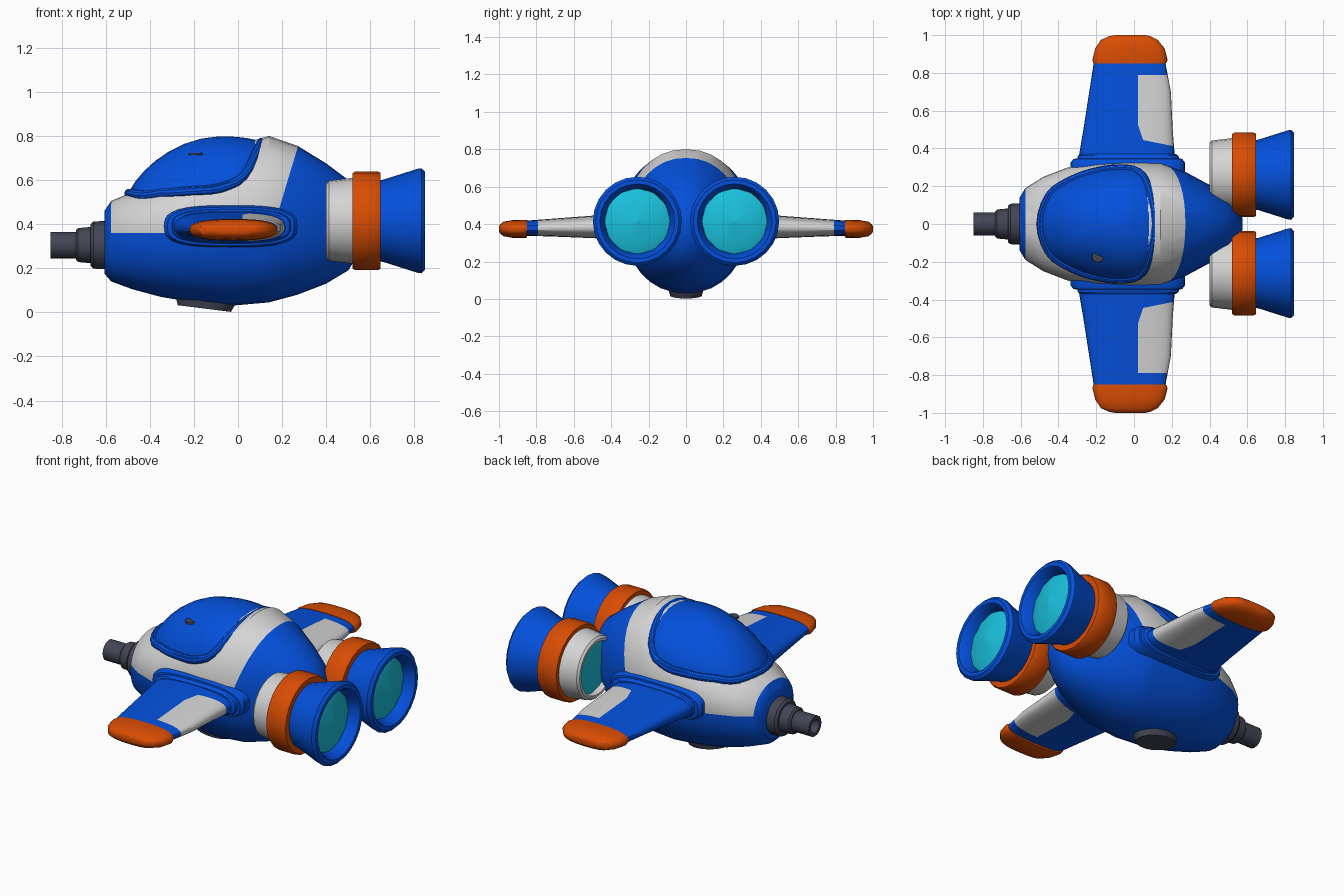
import bpy, bmesh, math
from mathutils import Vector
from mathutils.bvhtree import BVHTree

if "Cube" in bpy.data.objects:
    bpy.data.objects.remove(bpy.data.objects["Cube"])


def material(name, rgb):
    m = bpy.data.materials.new(name)
    m.use_nodes = True
    m.diffuse_color = (*rgb, 1)
    m.node_tree.nodes["Principled BSDF"].inputs["Base Color"].default_value = (*rgb, 1)
    return m


BLUE = material("blue paint", (0.001, 0.08, 0.71))
WHITE = material("light grey paint", (0.66, 0.66, 0.67))
ORANGE = material("orange paint", (0.69, 0.073, 0.001))
DARK = material("dark metal", (0.055, 0.06, 0.09))
CYAN = material("cyan glow", (0.01, 0.54, 0.73))
parts = []


def finish(name, bm, mats, mirror=False):
    bmesh.ops.recalc_face_normals(bm, faces=bm.faces)
    me = bpy.data.meshes.new(name)
    bm.to_mesh(me)
    ob = bpy.data.objects.new(name, me)
    bpy.context.collection.objects.link(ob)
    for m in mats:
        me.materials.append(m)
    if mirror:
        mod = ob.modifiers.new("mirror", 'MIRROR')
        mod.use_axis = (False, True, False)
    parts.append(ob)
    return ob


def loft(rings, caps=True, closed=False):
    """Skin a list of equal-length point rings."""
    bm = bmesh.new()
    vs = [[bm.verts.new(p) for p in r] for r in rings]
    n = len(vs[0])
    pairs = list(zip(vs, vs[1:]))
    if closed:
        pairs.append((vs[-1], vs[0]))
    for a, b in pairs:
        for i in range(n):
            j = (i + 1) % n
            bm.faces.new((a[i], a[j], b[j], b[i]))
    if caps and not closed:
        bm.faces.new(vs[0])
        bm.faces.new(vs[-1])
    return bm


def cut(bm, co, no):
    geom = bm.verts[:] + bm.edges[:] + bm.faces[:]
    bmesh.ops.bisect_plane(bm, geom=geom, dist=1e-5, plane_co=co, plane_no=no)


def angles(n):
    return [2 * math.pi * i / n for i in range(n)]


def spow(v, power):
    return math.copysign(abs(v) ** (2 / power), v)


def lathe(name, profile, y, z, mat, n=24, mirror=False, caps=False, closed=False):
    """Turn an (x, radius) profile round an axis along x."""
    rings = [[(x, y + r * math.cos(a), z + r * math.sin(a)) for a in angles(n)]
             for x, r in profile]
    return finish(name, loft(rings, caps, closed), [mat], mirror)


def slab(y, x0, x1, z0, z1, power=2.6, n=32):
    """Rounded section of a wing at span position y."""
    return [((x0 + x1) / 2 + (x1 - x0) / 2 * spow(math.cos(a), power), y,
             (z0 + z1) / 2 + (z1 - z0) / 2 * spow(math.sin(a), power)) for a in angles(n)]


# Hull stations: x, half width, centre z, top z, bottom z
HULL = [(-.605, .14, .31, .46, .175), (-.575, .19, .33, .505, .14),
        (-.48, .25, .37, .545, .105), (-.35, .30, .39, .605, .07),
        (-.2, .325, .40, .675, .045), (-.03, .33, .41, .75, .03),
        (.14, .325, .41, .8, .045), (.27, .277, .41, .755, .08),
        (.4, .207, .40, .675, .13), (.5, .14, .395, .60, .19),
        (.555, .075, .39, .50, .28), (.575, .03, .39, .43, .35)]
ROUND = 2.15


def hull_top(x, y):
    for a, b in zip(HULL, HULL[1:]):
        if a[0] <= x <= b[0]:
            t = (x - a[0]) / (b[0] - a[0])
            w, c, top = [a[k] + (b[k] - a[k]) * t for k in (1, 2, 3)]
            return c + (top - c) * (1 - abs(y / w) ** ROUND) ** (1 / ROUND)


rings = [[(x, w * spow(math.cos(a), ROUND),
           c + (t - c if math.sin(a) > 0 else c - b) * spow(math.sin(a), ROUND))
          for a in angles(32)] for x, w, c, t, b in HULL]
bm = loft(rings)
# Light upper panel bounded by three cuts
cut(bm, (0, 0, .36), (0, 0, 1))
cut(bm, (-.575, 0, 0), (1, 0, 0))
cut(bm, (.19, 0, .48), (1, 0, -.3))
for f in bm.faces:
    c = f.calc_center_median()
    if c.z > .36 and -.575 < c.x < .19 + (c.z - .48) * .3:
        f.material_index = 1
finish("hull", bm, [BLUE, WHITE])

# Canopy outline, smoothed and laid on the hull, sunk a little at the back
half = [(-.45, .15), (-.35, .225), (-.22, .275), (-.08, .295), (.025, .275), (.08, .18)]
ctrl = [Vector(p) for p in [(-.495, 0)] + half + [(.108, 0)] + [(x, -y) for x, y in half[::-1]]]
loop = []
for i in range(len(ctrl)):
    p0, p1, p2, p3 = [ctrl[(i + k - 1) % len(ctrl)] for k in range(4)]
    for t in (0, 1 / 3, 2 / 3):
        p = .5 * (2 * p1 + (p2 - p0) * t + (2 * p0 - 5 * p1 + 4 * p2 - p3) * t ** 2
                  + (3 * p1 - p0 - 3 * p2 + p3) * t ** 3)
        z = hull_top(p.x, p.y)
        loop.append(Vector((p.x, p.y, z - .1 * max(0, z - .6))))

# Canopy dome, fuller at the sides than at the front
apex = Vector((-.07, 0, .798))
dome = []
for k in range(9):
    u = math.pi / 2 * (1 - k / 8.2)
    ring = []
    for r in loop:
        out = (r - apex).to_2d().normalized()
        p = apex + (r - apex) * math.sin(u)
        p.z = r.z + (apex.z - r.z) * math.cos(u) ** (1.2 + .35 * abs(out.x))
        ring.append(p)
    dome.append(ring)
bm = loft(dome)
tree = BVHTree.FromBMesh(bm)
finish("canopy", bm, [BLUE])


# Canopy frame: a round bead and a thinner inner lip
def bead(name, path, radius):
    tube = []
    for i, p in enumerate(path):
        tan = (path[(i + 1) % len(path)] - path[i - 1]).normalized()
        side = tan.cross(Vector((0, 0, 1))).normalized()
        up = side.cross(tan)
        tube.append([p + radius * (side * math.cos(a) + up * math.sin(a)) for a in angles(10)])
    finish(name, loft(tube, closed=True), [BLUE])


bead("canopy_frame", loop, .021)
bead("canopy_lip", [p.lerp(q, .3) for p, q in zip(loop, dome[1])], .016)

# Small round canopy port
spot, normal, _, _ = tree.ray_cast(Vector((-.19, -.17, 2)), Vector((0, 0, -1)))
bm = bmesh.new()
bmesh.ops.create_cone(bm, cap_ends=True, segments=12, radius1=.034, radius2=.032, depth=.009)
port = finish("canopy_port", bm, [DARK])
port.location = spot + normal * .002
port.rotation_euler = normal.to_track_quat('Z', 'Y').to_euler()

# Nose collar and hollow barrel
lathe("nose_barrel", [(-.58, .11), (-.655, .107), (-.668, .095), (-.668, .082), (-.725, .077),
                      (-.735, .066), (-.735, .06), (-.85, .06), (-.85, .04), (-.79, .036)],
      0, .305, DARK, 16, caps=True)

# Belly hatch
bm = bmesh.new()
bmesh.ops.create_cone(bm, cap_ends=True, segments=20, radius1=.9, radius2=1, depth=1)
hatch = finish("belly_hatch", bm, [DARK])
hatch.scale = (.135, .094, .034)
hatch.location = (-.15, 0, .034)
hatch.rotation_euler.y = .125

# Wings with a light trailing panel, clipped at its inner corner
bm = loft([slab(.28, -.305, .22, .315, .46), slab(.37, -.29, .215, .318, .455),
           slab(.5, -.268, .205, .325, .445), slab(.7, -.237, .195, .333, .43),
           slab(.86, -.212, .165, .338, .418)])
borders = [(Vector((.02, 0, 0)), Vector((1, 0, 0))),
           (Vector((0, .79, 0)), Vector((0, -1, 0))),
           (Vector((.02, .45, 0)), Vector((.2, 1, 0))),
           (Vector((.02, .53, 0)), Vector((3, 1, 0)))]
for co, no in borders:
    cut(bm, co, no)
for f in bm.faces:
    c = f.calc_center_median()
    f.material_index = int(all((c - co).dot(no) > 0 for co, no in borders))
finish("wing", bm, [BLUE, WHITE], True)

# Wing tips
bm = loft([slab(.85, -.215, .17, .328, .422), slab(.87, -.22, .178, .325, .423),
           slab(.93, -.205, .162, .327, .421), slab(.975, -.175, .125, .335, .413),
           slab(.995, -.13, .085, .35, .398), slab(1, -.1, .06, .36, .388)])
finish("wing_tip", bm, [ORANGE], True)

# Stepped fairings at the wing roots
bm = loft([slab(.2, -.335, .27, .295, .485, 3), slab(.325, -.335, .27, .295, .485, 3),
           slab(.345, -.32, .255, .303, .477, 3), slab(.346, -.3, .24, .312, .468, 3),
           slab(.362, -.297, .235, .315, .465, 3), slab(.37, -.28, .22, .322, .458, 3)])
finish("wing_fairing", bm, [BLUE], True)

# Twin engines
EY, EZ = .26, .415
lathe("engine_intake", [(.4, .17), (.412, .182), (.54, .197), (.54, .165), (.4, .155)],
      EY, EZ, WHITE, mirror=True, closed=True)
lathe("engine_band", [(.52, .18), (.52, .217), (.532, .224), (.635, .224), (.647, .217), (.647, .16)],
      EY, EZ, ORANGE, mirror=True, caps=True)
lathe("engine_nozzle", [(.63, .182), (.66, .187), (.815, .236), (.832, .238), (.848, .222),
                        (.848, .2), (.835, .19), (.79, .175), (.72, .16), (.63, .16)],
      EY, EZ, BLUE, mirror=True, closed=True)
# Faceted glow core, pointed at the exhaust and the intake
lathe("engine_glow", [(.415, .01), (.44, .16), (.7, .165), (.785, .177), (.79, .168),
                      (.8, .1), (.825, .006)],
      EY, EZ, CYAN, 12, mirror=True, caps=True)

# Soft shading with crisp edges
bpy.ops.object.select_all(action='DESELECT')
for ob in parts:
    ob.select_set(True)
bpy.context.view_layer.objects.active = parts[0]
bpy.ops.object.shade_smooth_by_angle(angle=math.radians(32))
